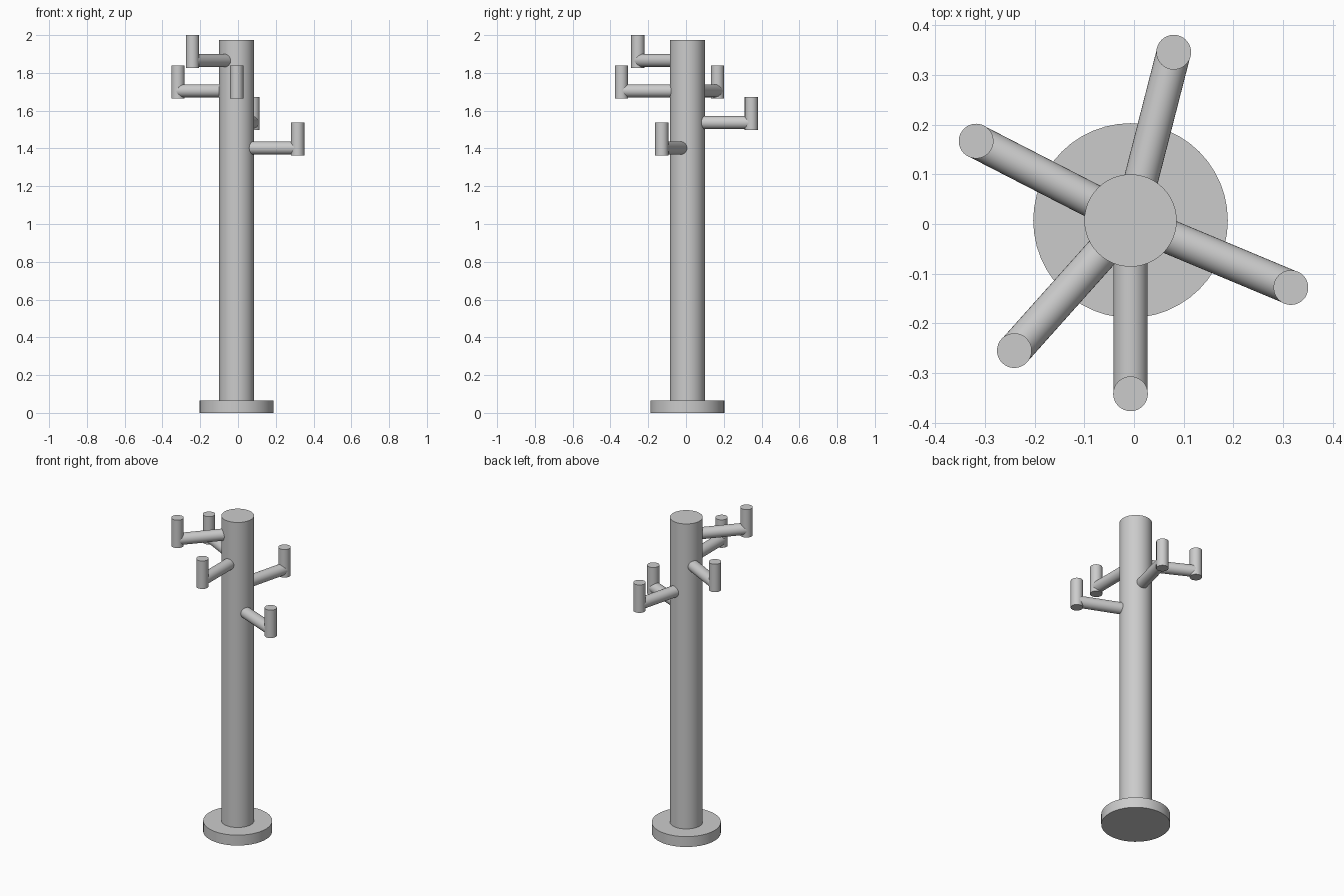
import bpy, math
from mathutils import Vector

if "Cube" in bpy.data.objects:
    bpy.data.objects.remove(bpy.data.objects["Cube"])

CX, CY = -0.007, 0.007      # post axis
PEG_R = 0.035


def cylinder(name, start, end, radius, sides):
    """Smooth-sided capped cylinder between two points."""
    a, b = Vector(start), Vector(end)
    axis = b - a
    bpy.ops.mesh.primitive_cylinder_add(
        vertices=sides, radius=radius, depth=axis.length, location=(a + b) / 2,
        rotation=axis.to_track_quat('Z', 'Y').to_euler())
    obj = bpy.context.object
    obj.name = name
    bpy.ops.object.shade_smooth_by_angle(angle=math.radians(35))
    return obj


# Base disc and upright post
cylinder("base", (CX, CY, 0), (CX, CY, 0.065), 0.196, 48)
cylinder("post", (CX, CY, 0.06), (CX, CY, 1.975), 0.093, 48)

# Hooks: peg x, peg y, arm height
hooks = [
    (-0.241, -0.255, 1.865),
    (-0.318, 0.167, 1.705),
    (CX, -0.342, 1.705),
    (0.080, 0.346, 1.537),
    (0.316, -0.128, 1.402),
]
for i, (x, y, z) in enumerate(hooks, 1):
    # Radial arm starting just inside the post, ending on the peg axis
    out = Vector((x - CX, y - CY, 0)).normalized()
    start = Vector((CX, CY, z)) + out * 0.075
    cylinder(f"hook_arm_{i}", start, (x, y, z), PEG_R - 0.0005, 32)
    # Upright peg at the arm's end
    cylinder(f"hook_peg_{i}", (x, y, z - 0.04), (x, y, z + 0.135), PEG_R, 32)
